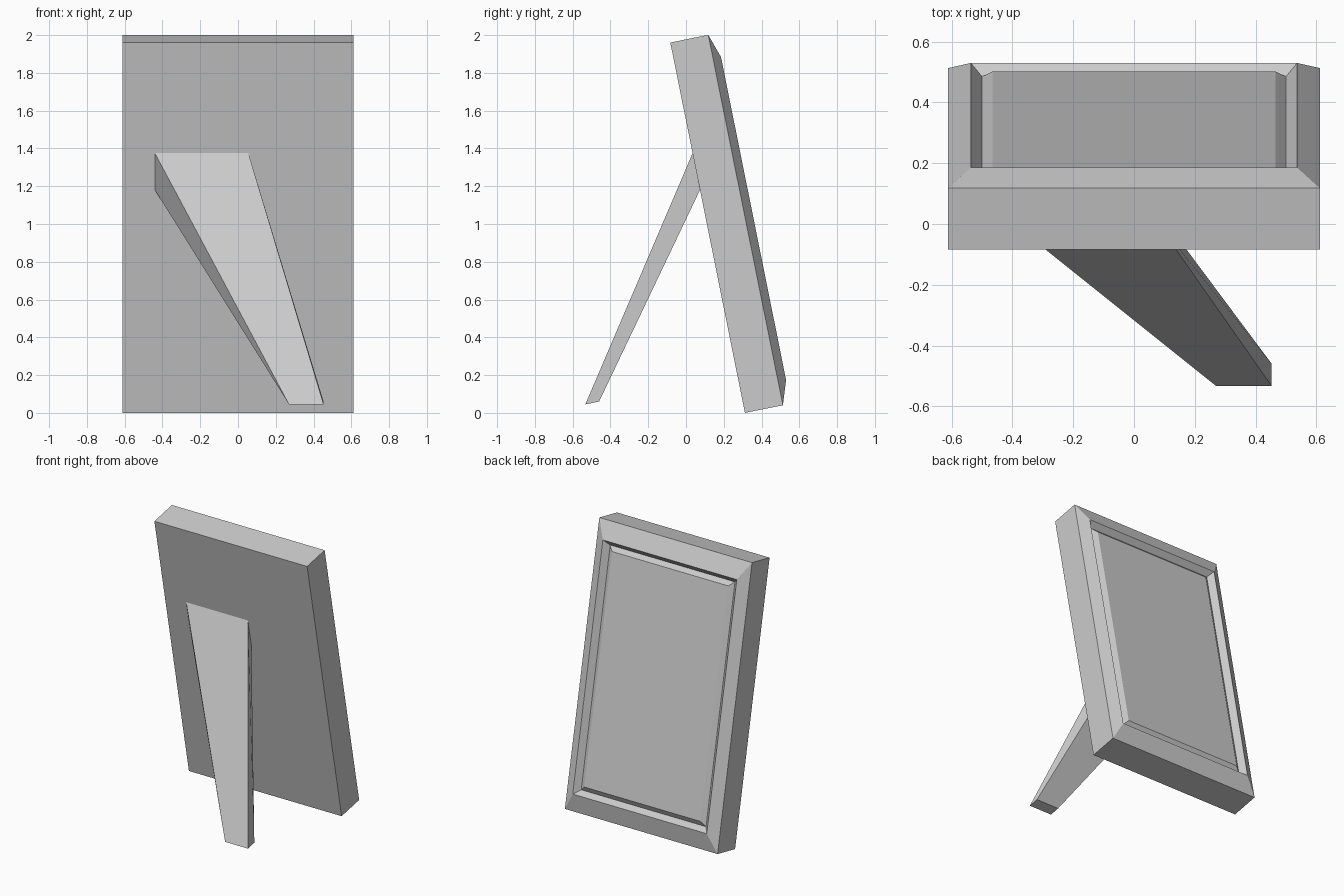
import bpy, bmesh, math

if "Cube" in bpy.data.objects:
    bpy.data.objects.remove(bpy.data.objects["Cube"])


def loft(name, rings):
    """Bridge equal-length closed rings in order and cap both ends."""
    bm = bmesh.new()
    loops = [[bm.verts.new(p) for p in ring] for ring in rings]
    n = len(loops[0])
    for a, b in zip(loops, loops[1:]):
        for i in range(n):
            j = (i + 1) % n
            bm.faces.new((a[i], a[j], b[j], b[i]))
    bm.faces.new(loops[0])
    bm.faces.new(loops[-1])
    bmesh.ops.recalc_face_normals(bm, faces=bm.faces)
    mesh = bpy.data.meshes.new(name)
    bm.to_mesh(mesh)
    bm.free()
    obj = bpy.data.objects.new(name, mesh)
    bpy.context.collection.objects.link(obj)
    return obj


def rectangle(inset_x, inset_z, depth, half_width=0.612, height=2.0):
    x, lo, hi = half_width - inset_x, inset_z, height - inset_z
    return [(-x, depth, lo), (x, depth, lo), (x, depth, hi), (-x, depth, hi)]


# Picture frame: back, outer rim, raised ridge, groove and picture panel
steps = [(0, 0, 0), (0, 0, 0.205), (0.075, 0.128, 0.248),
         (0.112, 0.16, 0.209), (0.146, 0.192, 0.232)]
frame = loft("picture_frame", [rectangle(*s) for s in steps])
frame.rotation_euler.x = math.atan2(0.395, 1.96)
frame.location.y = 0.312


# Tapered stand leg, slanting sideways from the back panel to the foot
def leg_end(x0, x1, outer, inner):
    return [(x0, *outer), (x1, *outer), (x1, *inner), (x0, *inner)]


loft("stand_leg", [
    leg_end(-0.44, 0.055, (0.035, 1.375), (0.074, 1.18)),
    leg_end(0.27, 0.453, (-0.533, 0.045), (-0.46, 0.06)),
])
